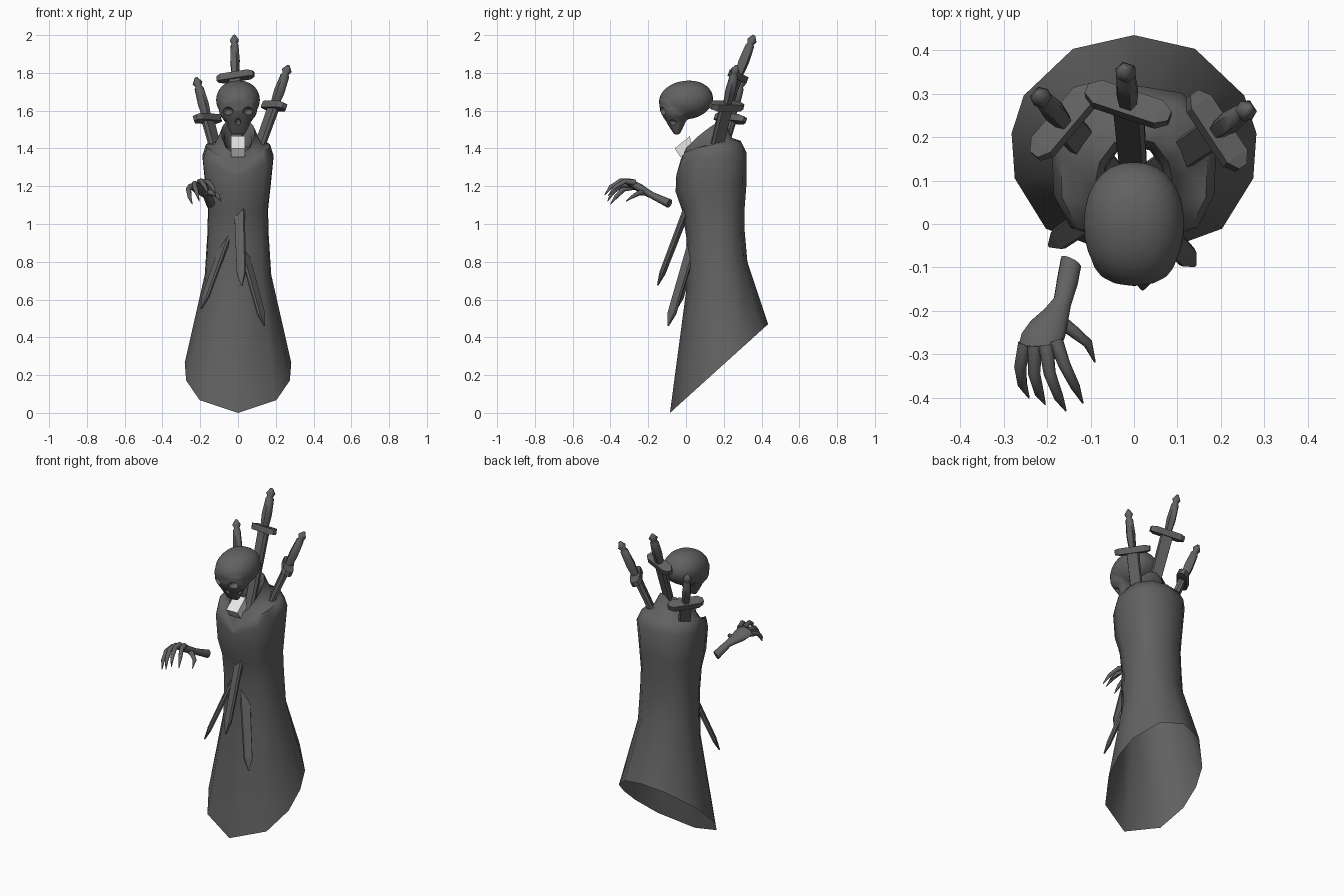
import bpy, bmesh, math
from mathutils import Vector, Matrix

if "Cube" in bpy.data.objects:
    bpy.data.objects.remove(bpy.data.objects["Cube"])


def material(name, value):
    m = bpy.data.materials.new(name)
    m.diffuse_color = (value, value, value, 1)
    m.use_nodes = True
    m.node_tree.nodes["Principled BSDF"].inputs["Base Color"].default_value = m.diffuse_color
    return m


DARK = material("dark grey", 0.12)
WHITE = material("white", 0.8)


def loft(name, rings, mat=DARK, smooth=40, caps=True):
    """Skin a list of equal-sized point rings, optionally capping the ends."""
    bm = bmesh.new()
    rows = [[bm.verts.new(p) for p in r] for r in rings]
    n = len(rows[0])
    for a, b in zip(rows, rows[1:]):
        for i in range(n):
            j = (i + 1) % n
            bm.faces.new((a[i], a[j], b[j], b[i]))
    if caps:
        bm.faces.new(rows[0][::-1])
        bm.faces.new(rows[-1])
    bmesh.ops.remove_doubles(bm, verts=bm.verts, dist=0.0002)
    bmesh.ops.recalc_face_normals(bm, faces=bm.faces)
    me = bpy.data.meshes.new(name)
    bm.to_mesh(me)
    bm.free()
    me.materials.append(mat)
    ob = bpy.data.objects.new(name, me)
    bpy.context.collection.objects.link(ob)
    if smooth:
        shade(ob, smooth)
    return ob


def select(obs):
    bpy.ops.object.select_all(action='DESELECT')
    for o in obs:
        o.select_set(True)
    bpy.context.view_layer.objects.active = obs[0]


def shade(ob, angle):
    select([ob])
    bpy.ops.object.shade_smooth_by_angle(angle=math.radians(angle))


def spow(v, p):
    return math.copysign(abs(v) ** p, v)


def tube(name, path, radii, sides=8):
    """Tapered tube along a list of points."""
    pts = [Vector(p) for p in path]
    rings = []
    for i, p in enumerate(pts):
        t = pts[min(i + 1, len(pts) - 1)] - pts[max(i - 1, 0)]
        q = t.to_track_quat('Z', 'Y')
        rings.append([p + q @ Vector((radii[i] * math.cos(a), radii[i] * math.sin(a), 0))
                      for a in (math.tau * k / sides for k in range(sides))])
    return loft(name, rings, smooth=60)


# Robe, open at the hem: (front z, back z, front y, back y, half width, rise power, squareness)
angles = [0, 45, 75, 97, 117, 151, 180]
angles = [math.radians(a) for a in angles + [360 - a for a in angles[-2:0:-1]]]


def robe_ring(zf, zb, yf, yb, hw, power, square):
    pts = []
    for a in angles:
        t = (1 - spow(math.cos(a), square)) / 2
        pts.append((hw * spow(math.sin(a), square), yf + (yb - yf) * t, zf + (zb - zf) * t ** power))
    return pts


robe_rows = [
    (0.00, 0.47, -0.085, 0.435, 0.284, 1, 0.97),
    (0.64, 0.80, 0.000, 0.325, 0.177, 1, 0.88),
    (0.92, 0.97, 0.003, 0.31, 0.163, 1, 0.8),
    (1.07, 1.08, -0.02, 0.31, 0.16, 1, 0.78),
    (1.17, 1.21, -0.055, 0.32, 0.173, 1, 0.78),
    (1.25, 1.38, -0.052, 0.32, 0.19, 0.3, 0.76),
    (1.262, 1.44, -0.05, 0.29, 0.17, 0.2, 0.78),
    (1.27, 1.455, -0.048, 0.245, 0.125, 0.36, 0.85),
    (1.35, 1.56, -0.025, 0.20, 0.088, 0.65, 0.9),   # collar rim
    (1.34, 1.53, -0.005, 0.185, 0.072, 0.65, 0.9),
    (1.28, 1.42, -0.01, 0.18, 0.07, 0.65, 0.9),
]
loft("robe", [robe_ring(*r) for r in robe_rows], smooth=62, caps=False)

# White neck piece inside the collar
profile = [(-0.06, 1.40), (0.02, 1.465), (0.035, 1.40), (-0.03, 1.355)]
loft("neck_piece", [[(x, y, z) for y, z in profile] for x in (-0.038, 0.038)], WHITE, 0)

# Skull: cranium plus tapering face, fused, then sockets cut out
bpy.ops.mesh.primitive_uv_sphere_add(segments=28, ring_count=18)
skull = bpy.context.object
skull.name = "skull"
for v in skull.data.vertices:
    v.co.x, v.co.y = spow(v.co.x, 0.88), spow(v.co.y, 0.95)
skull.data.transform(Matrix.Translation((0, 0.0, 1.656)) @ Matrix.Rotation(math.radians(8), 4, 'X')
                     @ Matrix.Diagonal((0.116, 0.144, 0.102, 1)))
skull.data.materials.append(DARK)


def oval(z, yf, yb, hw, n=16):
    return [(hw * spow(math.cos(math.tau * k / n), 0.85),
             (yf + yb) / 2 + (yb - yf) / 2 * spow(math.sin(math.tau * k / n), 0.85), z) for k in range(n)]


face = loft("face", [oval(*r) for r in (
    (1.65, -0.143, 0.02, 0.10), (1.60, -0.138, 0.03, 0.102), (1.575, -0.126, 0.02, 0.095),
    (1.545, -0.108, 0.00, 0.072), (1.50, -0.08, -0.02, 0.05), (1.474, -0.062, -0.035, 0.036))])
select([skull, face])
bpy.ops.object.join()
mod = skull.modifiers.new("fuse", 'REMESH')
mod.mode = 'VOXEL'
mod.voxel_size = 0.008
bpy.ops.object.modifier_apply(modifier="fuse")
sockets = [((0.054, -0.13, 1.597), (0.028, 0.045, 0.022)), ((0, -0.11, 1.54), (0.014, 0.03, 0.02)),
           ((0.08, -0.075, 1.535), (0.028, 0.028, 0.018))]
sockets += [((-c[0], c[1], c[2]), s) for c, s in sockets if c[0]]
for loc, scale in sockets:
    bpy.ops.mesh.primitive_uv_sphere_add(segments=16, ring_count=10, location=loc)
    cutter = bpy.context.object
    cutter.scale = scale
    cutter.data.materials.append(DARK)
    cutter.hide_render = True
    select([skull])
    mod = skull.modifiers.new("socket", 'BOOLEAN')
    mod.operation = 'DIFFERENCE'
    mod.object = cutter
    bpy.ops.object.modifier_apply(modifier="socket")
    bpy.data.objects.remove(cutter)
shade(skull, 40)


# Swords: pommel top, blade tip and guard direction
def sword(name, top, tip, guard):
    top, tip = Vector(top), Vector(tip)
    up = (top - tip).normalized()
    gx = Vector(guard)
    gx = (gx - up * gx.dot(up)).normalized()
    gy = up.cross(gx)
    length = (top - tip).length

    def at(x, y, d):
        return top + gx * x + gy * y - up * d

    def section(d, w, t, flat):
        return [at(x * w, y * t, d) for x, y in
                ((1, 0), (flat, 1), (-flat, 1), (-1, 0), (-flat, -1), (flat, -1))]

    loft(name + "_hilt", [section(*r, 0.6) for r in (
        (0, 0.006, 0.006), (0.03, 0.025, 0.022), (0.05, 0.015, 0.014), (0.06, 0.022, 0.02),
        (0.15, 0.027, 0.024), (0.20, 0.023, 0.021), (0.235, 0.02, 0.018))], smooth=62)
    loft(name + "_guard", [[at(x, y * hy, 0.235 + z * hz) for y, z in
                            ((1, 1), (-1, 1), (-1, -1), (1, -1))]
                           for x, hy, hz in ((-0.102, 0.012, 0.014), (-0.075, 0.03, 0.018),
                                             (0.075, 0.03, 0.018), (0.102, 0.012, 0.014))], smooth=0)
    loft(name + "_blade", [section(*r, 0.85) for r in (
        (0.235, 0.037, 0.018), (0.6, 0.034, 0.015), (length - 0.07, 0.026, 0.010),
        (length, 0.003, 0.003))], smooth=0)


sword("centre_sword", (-0.02, 0.36, 2.0), (0.02, -0.15, 0.675), (0.185, -0.065, 0.02))
sword("right_sword", (0.268, 0.268, 1.84), (-0.195, -0.05, 0.55), (0.095, -0.145, 0))
sword("left_sword", (-0.222, 0.30, 1.775), (0.14, -0.095, 0.46), (0.105, 0.125, -0.008))

# Floating hand: wrist flowing into the palm, then clawed fingers and thumb
arm_rows = [((-0.145, -0.088, 1.108), 0.026, 0.024), ((-0.153, -0.13, 1.128), 0.026, 0.021),
            ((-0.165, -0.18, 1.152), 0.022, 0.018), ((-0.180, -0.21, 1.168), 0.032, 0.020),
            ((-0.198, -0.24, 1.187), 0.045, 0.023), ((-0.214, -0.27, 1.205), 0.050, 0.021),
            ((-0.224, -0.295, 1.212), 0.046, 0.014)]
side, lift = Vector((0.86, -0.35, 0.25)).normalized(), Vector((-0.1, 0.45, 0.85)).normalized()
loft("wrist_and_palm", [[Vector(c) + side * w * math.cos(a) + lift * t * math.sin(a)
                         for a in (math.tau * k / 12 for k in range(12))] for c, w, t in arm_rows], smooth=60)
fingers = {
    "index_finger": [(-0.180, -0.27, 1.218), (-0.160, -0.325, 1.226), (-0.135, -0.375, 1.195), (-0.118, -0.412, 1.15)],
    "middle_finger": [(-0.203, -0.28, 1.222), (-0.194, -0.345, 1.228), (-0.173, -0.40, 1.195), (-0.157, -0.43, 1.155)],
    "ring_finger": [(-0.228, -0.28, 1.212), (-0.230, -0.345, 1.205), (-0.218, -0.39, 1.165), (-0.205, -0.415, 1.12)],
    "little_finger": [(-0.250, -0.275, 1.198), (-0.262, -0.33, 1.185), (-0.257, -0.37, 1.145), (-0.242, -0.40, 1.105)],
    "thumb": [(-0.182, -0.215, 1.168), (-0.140, -0.247, 1.165), (-0.106, -0.275, 1.15), (-0.09, -0.318, 1.12)],
}
for name, path in fingers.items():
    tube(name, path, [0.017, 0.014, 0.011, 0.002])
